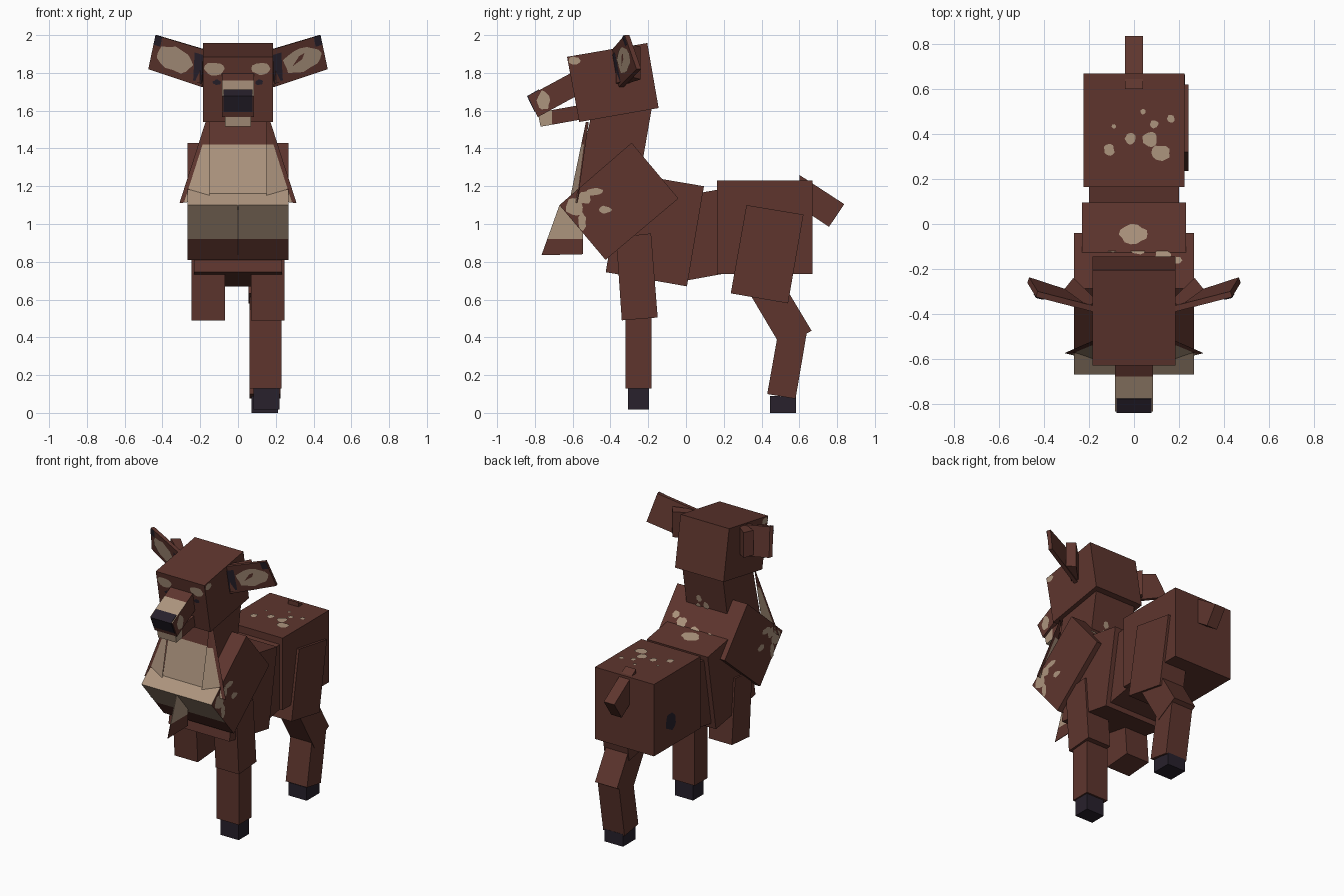
import bpy, bmesh, math, random
from mathutils import Vector

if "Cube" in bpy.data.objects:
    bpy.data.objects.remove(bpy.data.objects["Cube"])

random.seed(4)


def material(name, rgb):
    m = bpy.data.materials.new(name)
    m.diffuse_color = (*rgb, 1)
    m.use_nodes = True
    m.node_tree.nodes["Principled BSDF"].inputs["Base Color"].default_value = m.diffuse_color
    return m


BROWN, TAN, DARK = 0, 1, 2
MATS = [material("brown_fur", (0.112, 0.036, 0.027)),
        material("tan_fur", (0.415, 0.297, 0.208)),
        material("dark_hoof", (0.021, 0.015, 0.025))]


def finish(name, bm, mat=None):
    if mat is not None:
        for f in bm.faces:
            f.material_index = mat
    me = bpy.data.meshes.new(name)
    bm.to_mesh(me)
    bm.free()
    for m in MATS:
        me.materials.append(m)
    ob = bpy.data.objects.new(name, me)
    bpy.context.collection.objects.link(ob)
    return ob


def block(name, prof, x0, x1, mat=BROWN, cuts=(), rule=None):
    """Side profile (y, z) extruded from x0 to x1; cuts are (axis, value)."""
    bm = bmesh.new()
    a = [bm.verts.new((x0, y, z)) for y, z in prof]
    b = [bm.verts.new((x1, y, z)) for y, z in prof]
    n = len(prof)
    bm.faces.new(a)
    bm.faces.new(b[::-1])
    for i in range(n):
        j = (i + 1) % n
        bm.faces.new((a[j], a[i], b[i], b[j]))
    bmesh.ops.recalc_face_normals(bm, faces=bm.faces)
    for axis, val in cuts:
        co, no = Vector(), Vector()
        co[axis], no[axis] = val, 1
        bmesh.ops.bisect_plane(bm, geom=bm.verts[:] + bm.edges[:] + bm.faces[:],
                               plane_co=co, plane_no=no)
    bm.normal_update()
    for f in bm.faces:
        f.material_index = rule(f.calc_center_median(), f.normal) if rule else mat
    return finish(name, bm)


def disc(name, c, u, v, ru, rv, mat, wobble=0.15):
    """Thin painted patch spanned by u and v, just above a surface."""
    bm = bmesh.new()
    n = u.cross(v).normalized()
    ring = []
    for i in range(14):
        t = math.tau * i / 14
        k = 1 + random.uniform(-wobble, wobble)
        ring.append(bm.verts.new(c + n * 0.004 + u * ru * k * math.cos(t) + v * rv * k * math.sin(t)))
    bm.faces.new(ring)
    return finish(name, bm, mat)


def edge_spot(name, prof, edge, t, x, ru, rv, mat=TAN):
    """Patch on the face swept by a profile edge (0 top, 1 back, 2 base, 3 front)."""
    p = Vector((0, *prof[edge]))
    q = Vector((0, *prof[(edge + 1) % 4]))
    c = p.lerp(q, t)
    c.x = x
    disc(name, c, Vector((1, 0, 0)), (q - p).normalized(), ru, rv, mat)


def side_spot(name, x, y, z, ry, rz, mat=TAN):
    disc(name, Vector((x, y, z)), Vector((0, math.copysign(1, x), 0)), Vector((0, 0, 1)), ry, rz, mat)


# Profiles run top-front, top-back, bottom-back, bottom-front
rump = [(0.165, 1.23), (0.67, 1.23), (0.67, 0.735), (0.165, 0.735)]
waist = [(-0.05, 1.143), (0.30, 1.205), (0.30, 0.755), (-0.03, 0.695)]
chest = [(-0.335, 1.273), (0.095, 1.2), (0.005, 0.67), (-0.425, 0.745)]
shoulder = [(-0.288, 1.43), (-0.04, 1.135), (-0.426, 0.81), (-0.67, 1.10)]
neck = [(-0.495, 1.6), (-0.18, 1.62), (-0.265, 1.13), (-0.615, 1.09)]
head = [(-0.63, 1.885), (-0.205, 1.958), (-0.145, 1.614), (-0.565, 1.54)]
snout = [(-0.835, 1.677), (-0.58, 1.815), (-0.53, 1.705), (-0.785, 1.566)]

# Body
block("rump", rump, -0.225, 0.225)
block("waist", waist, -0.2, 0.2)
block("chest", chest, -0.232, 0.232)
block("shoulders", shoulder, -0.267, 0.267, cuts=((2, 1.18), (2, 0.92)),
      rule=lambda c, n: TAN if n.y < -0.3 and 0.92 < c.z < 1.18 else BROWN)
block("tail", [(0.60, 1.26), (0.838, 1.105), (0.757, 0.985), (0.60, 1.09)], -0.04, 0.04)

# Neck, chest tuft and flared ruff
block("neck", neck, -0.155, 0.155, cuts=((2, 1.42),),
      rule=lambda c, n: TAN if n.y < -0.5 and c.z < 1.42 else BROWN)
block("chest_tuft", [(-0.67, 1.10), (-0.545, 1.0), (-0.545, 0.84), (-0.765, 0.835)],
      -0.002, 0.002, cuts=((2, 0.92),), rule=lambda c, n: TAN if c.z > 0.92 else BROWN)
for s, side in ((1, "right"), (-1, "left")):
    bm = bmesh.new()
    pts = [(0.15, -0.53, 1.54), (0.172, -0.515, 1.54), (0.31, -0.575, 1.11), (0.15, -0.615, 1.13)]
    bm.faces.new([bm.verts.new((s * x, y, z)) for x, y, z in pts])
    for co, no in (((0, 0, 1.42), (0, 0, 1)), ((s * 0.287, 0, 1.11), (s, 0, 0.32))):
        bmesh.ops.bisect_plane(bm, geom=bm.verts[:] + bm.edges[:] + bm.faces[:],
                               plane_co=co, plane_no=no)
    for f in bm.faces:
        c = f.calc_center_median()
        edge = s * c.x + 0.32 * (c.z - 1.11) > 0.287
        f.material_index = BROWN if c.z > 1.42 or edge else TAN
    finish(side + "_ruff", bm)

# Head
block("head", head, -0.185, 0.185)
block("snout", snout, -0.085, 0.085, cuts=((1, -0.68),),
      rule=lambda c, n: TAN if c.y < -0.68 and n.z > 0.5 else BROWN)
block("nose", [(-0.842, 1.677), (-0.78, 1.712), (-0.735, 1.63), (-0.80, 1.592)], -0.078, 0.078, DARK)
block("jaw", [(-0.785, 1.59), (-0.56, 1.63), (-0.545, 1.555), (-0.77, 1.515)], -0.07, 0.07,
      cuts=((1, -0.71),), rule=lambda c, n: TAN if c.y < -0.71 else BROWN)

for s, side in ((1, "right"), (-1, "left")):
    # Face markings and eyes
    edge_spot(side + "_brow_patch", head, 3, 0.82, s * 0.125, 0.05, 0.035, TAN)
    edge_spot(side + "_eye", head, 3, 0.61, s * 0.112, 0.02, 0.014, DARK)
    side_spot(side + "_temple_patch", s * 0.185, -0.59, 1.865, 0.032, 0.02)
    side_spot(side + "_cheek_patch", s * 0.085, -0.755, 1.655, 0.035, 0.05)
    # Shoulder side markings
    side_spot(side + "_shoulder_patch", s * 0.267, -0.59, 1.09, 0.045, 0.05)
    for i, (y, z, ry, rz) in enumerate([(-0.535, 1.14, 0.03, 0.035), (-0.485, 1.17, 0.045, 0.02),
                                        (-0.43, 1.075, 0.035, 0.02), (-0.55, 1.01, 0.02, 0.05)]):
        side_spot(f"{side}_shoulder_curl_{i}", s * 0.267, y, z, ry, rz)

    # Ear: root block and slanted plate
    bm = bmesh.new()
    floor = [(0.17, -0.335), (0.2, -0.37), (0.31, -0.29), (0.27, -0.24)]
    lo = [bm.verts.new((s * x, y, 1.735 + 0.31 * (x - 0.17))) for x, y in floor]
    hi = [bm.verts.new((s * x, y, 1.92 + 0.2 * (x - 0.17))) for x, y in floor]
    bm.faces.new(lo)
    bm.faces.new(hi)
    for i in range(4):
        j = (i + 1) % 4
        bm.faces.new((lo[i], lo[j], hi[j], hi[i]))
    bmesh.ops.recalc_face_normals(bm, faces=bm.faces)
    finish(side + "_ear_root", bm, BROWN)

    ib, ob_, ot, it = [Vector((s * x, y, z)) for x, y, z in
                       ((0.19, -0.355, 1.725), (0.475, -0.262, 1.82),
                        (0.437, -0.325, 2.0), (0.185, -0.39, 1.925))]

    def ear_point(u, v, lift=0.005):
        p = ib.lerp(ob_, u).lerp(it.lerp(ot, u), v)
        return p + Vector((0, -lift, 0))

    bm = bmesh.new()
    front = [bm.verts.new(p) for p in (ib, ob_, ot, it)]
    back = [bm.verts.new(p + Vector((-s * 0.008, 0.025, 0))) for p in (ib, ob_, ot, it)]
    bm.faces.new(front)
    bm.faces.new(back)
    for i in range(4):
        j = (i + 1) % 4
        bm.faces.new((front[i], front[j], back[j], back[i]))
    bmesh.ops.recalc_face_normals(bm, faces=bm.faces)
    finish(side + "_ear", bm, BROWN)

    bm = bmesh.new()
    ring = []
    for i in range(16):
        t = math.tau * i / 16
        k = random.uniform(0.88, 1.1)
        ring.append(bm.verts.new(ear_point(0.56 + 0.37 * k * math.cos(t), 0.5 + 0.33 * k * math.sin(t))))
    bm.faces.new(ring if s > 0 else ring[::-1])
    finish(side + "_ear_lining", bm, TAN)

    bm = bmesh.new()
    for u0, u1, v0, v1 in ((0.0, 0.17, 0.1, 0.85), (0.86, 1, 0.72, 1)):
        q = [bm.verts.new(ear_point(u, v, 0.004)) for u, v in ((u0, v0), (u1, v0), (u1, v1), (u0, v1))]
        bm.faces.new(q if s > 0 else q[::-1])
    finish(side + "_ear_shadow_mark", bm, DARK)

# Back spots
for i, (x, y, r) in enumerate([(-0.11, 0.33, 0.024), (-0.015, 0.38, 0.024), (0.07, 0.375, 0.033),
                               (0.12, 0.315, 0.038), (0.09, 0.445, 0.018), (0.165, 0.47, 0.017),
                               (0.04, 0.5, 0.012), (-0.09, 0.435, 0.01)]):
    edge_spot(f"rump_spot_{i}", rump, 0, (y - 0.165) / 0.505, -x * -1, r, r)
edge_spot("chest_spot", chest, 0, 0.67, 0, 0.06, 0.042)
for i, (x, t, r) in enumerate([(0.02, 0.7, 0.035), (-0.1, 0.72, 0.03), (0.13, 0.6, 0.035), (0.19, 0.5, 0.025)]):
    edge_spot(f"shoulder_spot_{i}", shoulder, 0, t, x, r, r)
for i, (x, t) in enumerate([(0.0, 0.5), (0.06, 0.55), (-0.05, 0.6), (0.05, 0.42)]):
    edge_spot(f"neck_spot_{i}", neck, 1, t, x, 0.02, 0.025)
side_spot("left_rump_mark", -0.225, 0.49, 0.91, 0.055, 0.06, DARK)

# Front legs: full on the right, upper part only on the left
front_upper = [(-0.37, 0.93), (-0.185, 0.95), (-0.15, 0.505), (-0.34, 0.49)]
block("left_front_upper_leg", front_upper, -0.245, -0.068)
block("right_front_upper_leg", front_upper, 0.068, 0.245)
block("right_front_lower_leg", [(-0.32, 0.55), (-0.183, 0.55), (-0.183, 0.13), (-0.32, 0.13)], 0.062, 0.23)
block("right_front_hoof", [(-0.307, 0.14), (-0.195, 0.14), (-0.195, 0.018), (-0.307, 0.018)], 0.083, 0.22, DARK)

# Right hind leg
block("right_thigh", [(0.32, 1.10), (0.622, 1.05), (0.54, 0.58), (0.237, 0.633)], 0.055, 0.242)
block("right_hock", [(0.32, 0.66), (0.50, 0.71), (0.665, 0.435), (0.507, 0.345)], 0.06, 0.228)
block("right_hind_lower_leg", [(0.487, 0.42), (0.642, 0.44), (0.58, 0.075), (0.43, 0.10)], 0.062, 0.225)
block("right_hind_hoof", [(0.445, 0.09), (0.583, 0.085), (0.583, 0.0), (0.445, 0.0)], 0.072, 0.212, DARK)
